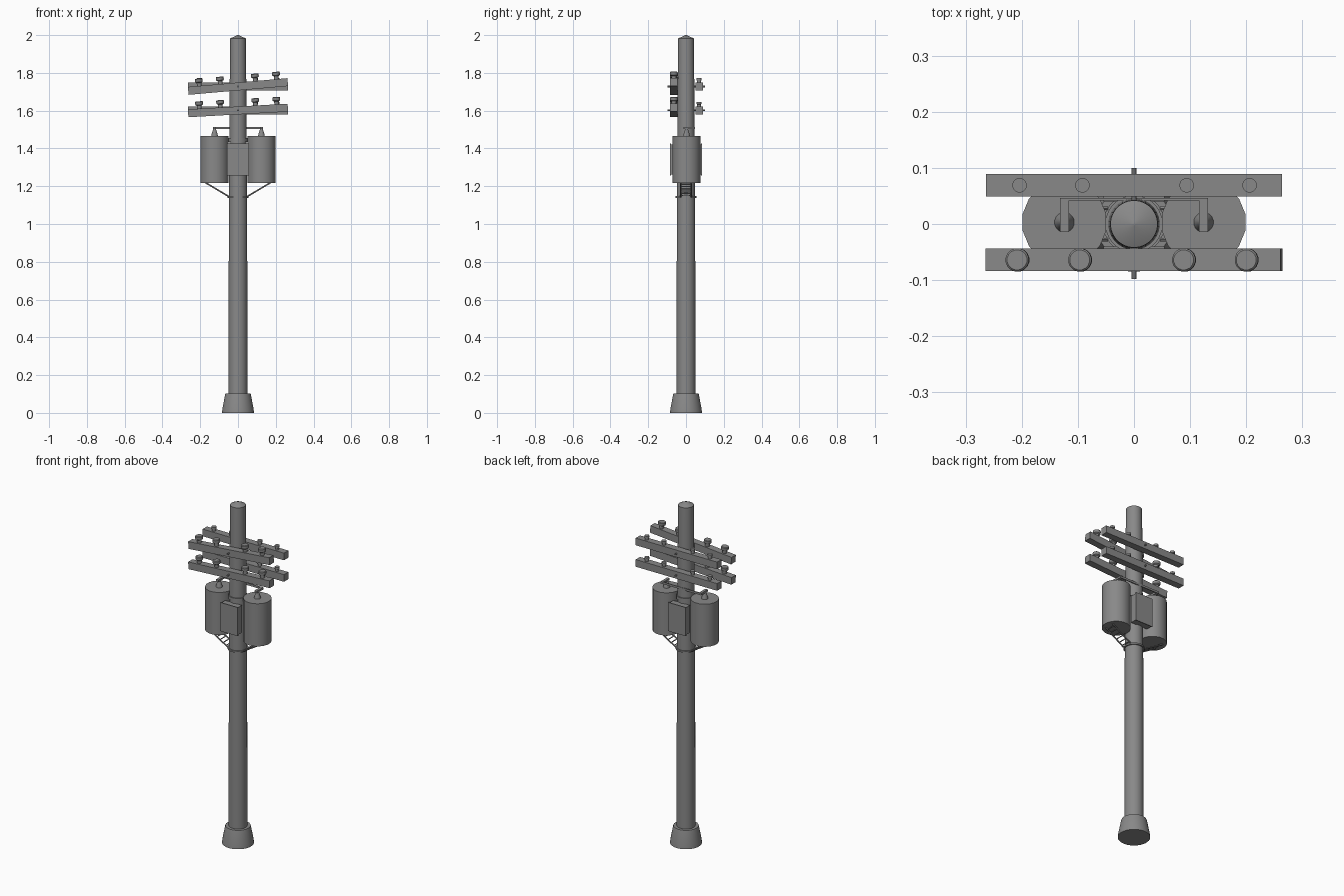
import bpy, bmesh, math
from mathutils import Vector

if "Cube" in bpy.data.objects:
    bpy.data.objects.remove(bpy.data.objects["Cube"])

grey = bpy.data.materials.new("dark_grey")
grey.diffuse_color = (0.25, 0.25, 0.25, 1)
grey.use_nodes = True
grey.node_tree.nodes["Principled BSDF"].inputs["Base Color"].default_value = grey.diffuse_color


def finish(name, bm, smooth=True):
    bmesh.ops.recalc_face_normals(bm, faces=bm.faces)
    me = bpy.data.meshes.new(name)
    bm.to_mesh(me)
    bm.free()
    me.materials.append(grey)
    ob = bpy.data.objects.new(name, me)
    bpy.context.collection.objects.link(ob)
    if smooth:
        bpy.ops.object.select_all(action='DESELECT')
        ob.select_set(True)
        bpy.context.view_layer.objects.active = ob
        bpy.ops.object.shade_smooth_by_angle(angle=math.radians(30))
    return ob


def lathe(name, profile, loc=(0, 0, 0), n=24):
    """Closed turned solid from (radius, z) points, bottom to top."""
    bm = bmesh.new()
    rings = [[bm.verts.new((r * math.cos(2 * math.pi * (i + 0.5) / n),
                            r * math.sin(2 * math.pi * (i + 0.5) / n), z))
              for i in range(n)] for r, z in profile]
    for a, b in zip(rings, rings[1:]):
        for i in range(n):
            j = (i + 1) % n
            bm.faces.new((a[i], a[j], b[j], b[i]))
    bm.faces.new(rings[0][::-1])
    bm.faces.new(rings[-1])
    ob = finish(name, bm)
    ob.location = loc
    return ob


def box(name, centre, size):
    bm = bmesh.new()
    bmesh.ops.create_cube(bm, size=1)
    bmesh.ops.scale(bm, vec=size, verts=bm.verts)
    ob = finish(name, bm, False)
    ob.location = centre
    return ob


def rod(name, a, b, r, n=8):
    a, b = Vector(a), Vector(b)
    d = b - a
    ob = lathe(name, [(r, 0), (r, d.length)], a, n)
    ob.rotation_euler = d.to_track_quat('Z', 'Y').to_euler()
    return ob


# Pole with shallow pointed cap, and flared footing
lathe("pole", [(0.050, 0.05), (0.049, 1.0), (0.043, 1.90), (0.042, 1.982),
               (0.003, 2.0)], n=32)
lathe("footing", [(0.085, 0), (0.083, 0.02), (0.069, 0.095), (0.067, 0.102),
                  (0.05, 0.102)], n=32)

# Crossarms: level at the back, tilted at the front, with insulators
back_cap = [(0.010, -0.002), (0.010, 0.010), (0.013, 0.012), (0.013, 0.024)]
front_cap = [(0.012, -0.002), (0.013, 0.016), (0.020, 0.020), (0.021, 0.024),
             (0.021, 0.036), (0.018, 0.039)]
arms = [("back_upper", 0.069, 1.728, 0, back_cap), ("back_lower", 0.069, 1.602, 0, back_cap),
        ("front_upper", -0.064, 1.728, 5, front_cap), ("front_lower", -0.064, 1.601, 3.2, front_cap)]
for label, y, z, tilt, profile in arms:
    t = math.radians(tilt)
    arm = box(label + "_crossarm", (0, y, z), (0.528, 0.04, 0.042))
    arm.rotation_euler.y = -t
    for i, x in enumerate((-0.204, -0.092, 0.094, 0.206)):
        ins = lathe(f"{label}_insulator_{i}", profile,
                    (x * math.cos(t) - 0.021 * math.sin(t), y,
                     z + x * math.sin(t) + 0.021 * math.cos(t)), 16)
        ins.rotation_euler.y = -t
for z in (1.728, 1.602):
    rod("crossarm_bolt", (0, -0.098, z), (0, 0.1, z), 0.005)

# Transformer cans, bushings and support brackets on each side
for s, side in ((-1, "left"), (1, "right")):
    x = 0.124 * s
    lathe(side + "_transformer", [(0.076, 1.217), (0.076, 1.467)], (x, 0.003, 0), 16)
    lathe(side + "_bushing", [(0.018, 1.466), (0.016, 1.478), (0.009, 1.498), (0.008, 1.506)],
          (x, 0.003, 0), 16)
    box(side + "_terminal_bar", (x, 0.016, 1.508), (0.016, 0.06, 0.012))
    low, high = Vector((0.048 * s, 0, 1.145)), Vector((0.172 * s, 0, 1.219))
    for y in (-0.028, 0.028):
        off = Vector((0, y, 0))
        rod(side + "_bracket_rail", low + off, high + off, 0.004, 6)
    for k in range(6):
        p = low.lerp(high, 0.08 + 0.16 * k)
        rod(side + "_bracket_rung", p + Vector((0, -0.028, 0)),
            p + Vector((0, 0.028, 0)), 0.003, 6)
box("terminal_crossbar", (0, 0.044, 1.508), (0.264, 0.005, 0.012))

# Clamp rings around the pole
lathe("bracket_ring", [(0.055, 1.138), (0.055, 1.147)], n=32)
lathe("upper_clamp", [(0.051, 1.435), (0.051, 1.455)], n=32)

# Switch boxes, front and back
for s, label in ((-1, "front"), (1, "back")):
    box(label + "_switch_box", (0, 0.060 * s, 1.341), (0.108, 0.04, 0.160))
    box(label + "_switch_box_door", (0, 0.0815 * s, 1.341), (0.114, 0.005, 0.168))
